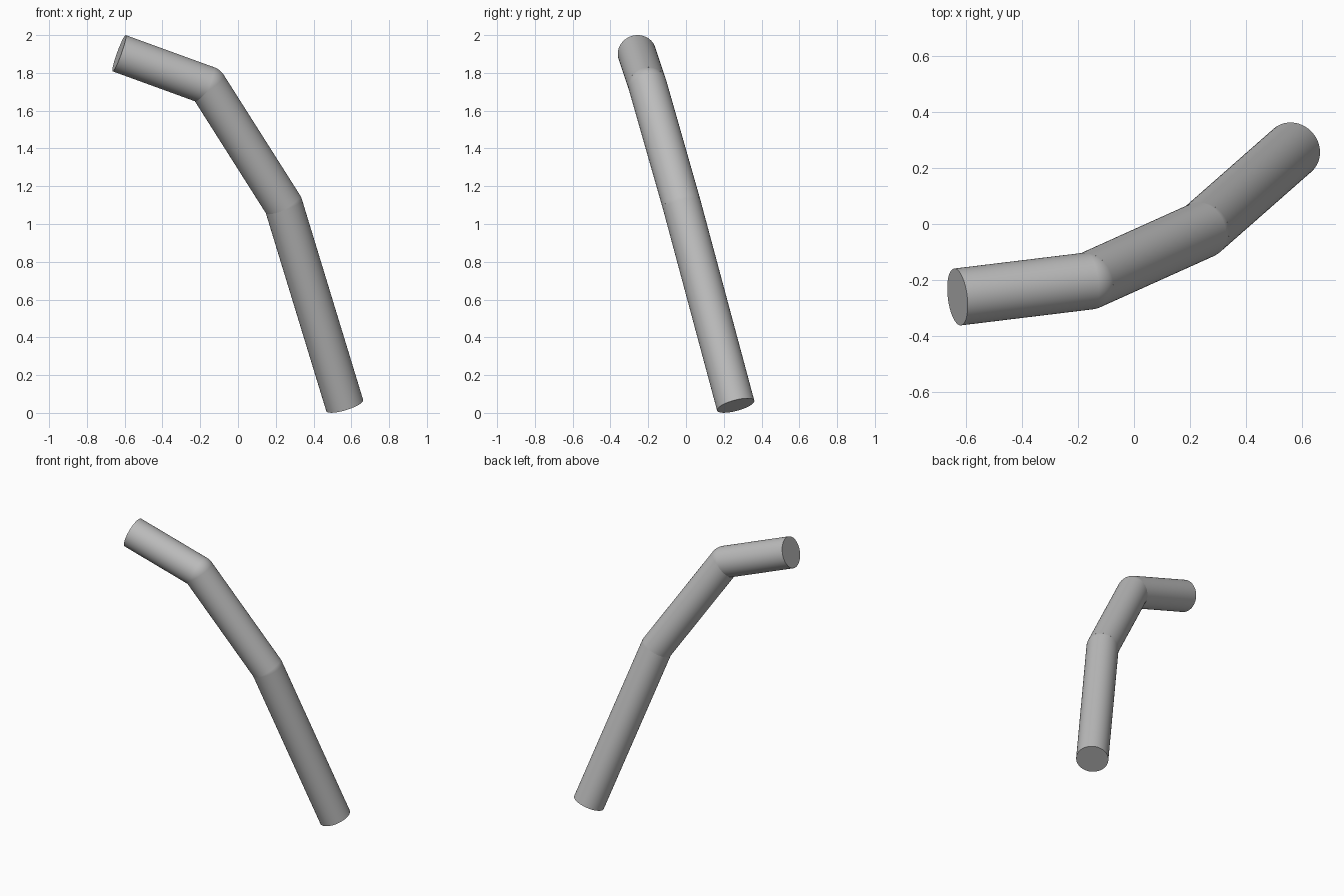
import bpy
import math
from mathutils import Vector

cube = bpy.data.objects.get("Cube")
if cube:
    bpy.data.objects.remove(cube, do_unlink=True)

RADIUS = 0.102

# Centre line of the bent rod, from foot to tip
foot = Vector((0.565, 0.263, 0.039))
lower_bend = Vector((0.241, -0.022, 1.1))
upper_bend = Vector((-0.161, -0.203, 1.734))
tip = Vector((-0.629, -0.26, 1.904))

grey = bpy.data.materials.new("plain grey")
grey.use_nodes = True
colour = (0.5, 0.5, 0.5, 1)
grey.diffuse_color = colour
grey.node_tree.nodes["Principled BSDF"].inputs["Base Color"].default_value = colour


def finish(name):
    obj = bpy.context.object
    obj.name = name
    obj.data.materials.append(grey)
    bpy.ops.object.shade_smooth_by_angle(angle=math.radians(30))


def rod(name, start, end):
    axis = end - start
    bpy.ops.mesh.primitive_cylinder_add(
        vertices=64, radius=RADIUS, depth=axis.length, location=(start + end) / 2,
        rotation=axis.to_track_quat("Z", "Y").to_euler())
    finish(name)


def ball(name, centre):
    bpy.ops.mesh.primitive_uv_sphere_add(
        segments=64, ring_count=32, radius=RADIUS, location=centre)
    finish(name)


# Three straight flat-ended rods
rod("lower_rod", foot, lower_bend)
rod("middle_rod", lower_bend, upper_bend)
rod("upper_rod", upper_bend, tip)

# Balls rounding off the bends
ball("lower_joint", lower_bend)
ball("upper_joint", upper_bend)
